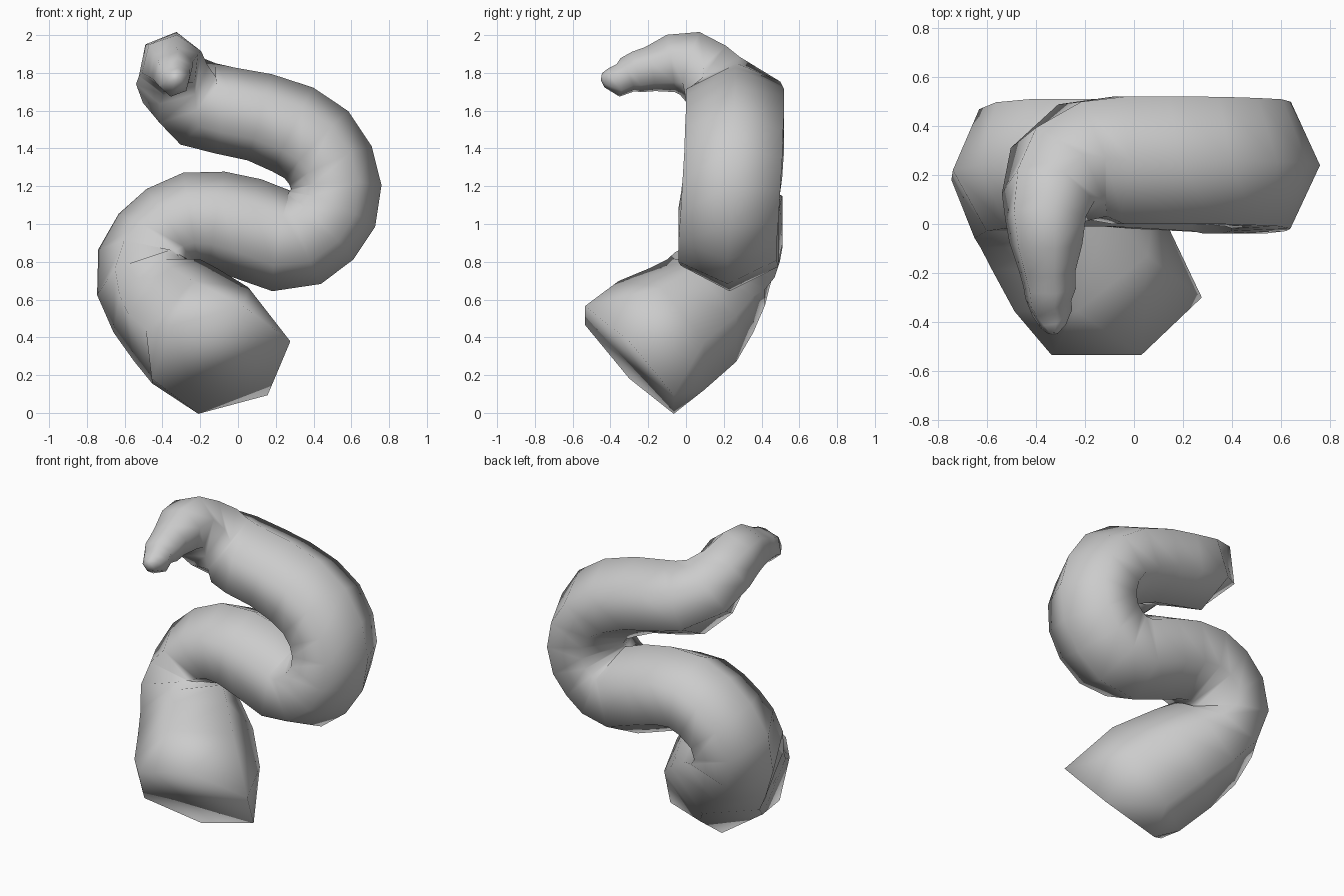
import bpy, bmesh, math
from mathutils import Vector

if "Cube" in bpy.data.objects:
    bpy.data.objects.remove(bpy.data.objects["Cube"])

SIDES = 6
grey = bpy.data.materials.new("plain grey")
grey.diffuse_color = (0.6, 0.6, 0.6, 1)
grey.use_nodes = True
grey.node_tree.nodes["Principled BSDF"].inputs["Base Color"].default_value = grey.diffuse_color

# centre line rings: x, y, z, radius in the bend plane
base = [
    (-.09, -.30, .28, .38), (-.20, -.13, .41, .36), (-.33, .04, .52, .33),
]
lower_bend = [
    (-.43, .13, .62, .30), (-.49, .18, .71, .27), (-.495, .22, .815, .25),
    (-.45, .24, .905, .235), (-.36, .25, .98, .24), (-.25, .25, 1.025, .25),
    (-.11, .25, 1.02, .26), (.04, .24, .98, .27),
]
upper_bend = [
    (.23, .23, .91, .27), (.345, .22, .925, .26), (.435, .22, .99, .25),
    (.50, .23, 1.08, .245), (.52, .24, 1.195, .24), (.49, .25, 1.31, .24),
    (.415, .255, 1.42, .245), (.29, .26, 1.50, .247), (.115, .26, 1.565, .237),
    (-.065, .26, 1.60, .233),
]
tip = [
    (-.21, .26, 1.635, .235), (-.31, .20, 1.71, .22), (-.35, .11, 1.79, .195),
    (-.36, .02, 1.85, .18), (-.36, -.08, 1.85, .16), (-.355, -.19, 1.82, .125),
    (-.345, -.26, 1.805, .115), (-.35, -.31, 1.79, .10), (-.335, -.36, 1.76, .09),
    (-.33, -.42, 1.775, .055), (-.33, -.448, 1.78, .02),
]
path = base + lower_bend + upper_bend + tip
TIP = len(path) - len(tip)


def section(i, r):
    """Radius across the bend plane, and twist, of ring i."""
    if i < len(base):
        return r * 1.03, 0
    if i < TIP:
        return max(r, .30), 0
    f = min((i - TIP) / 3, 1)
    return r * (1.18 - .24 * f), math.radians(30) * f


def build_coil():
    bm = bmesh.new()
    pts = [Vector(r[:3]) for r in path]
    loops = []
    for i, p in enumerate(pts):
        t = pts[min(i + 1, len(pts) - 1)] - pts[max(i - 1, 0)]
        if i == 0:
            t = Vector((-.18, .72, .67))      # tilt of the flat base end
        t.normalize()
        if i < TIP:
            n = Vector((t.z, 0, -t.x)).normalized()   # one ridge follows the bend
        else:
            n = (n - n.dot(t) * t).normalized()
        b = t.cross(n)
        r = path[i][3]
        depth, twist = section(i, r)
        loop = []
        for k in range(SIDES):
            a = math.tau * k / SIDES + twist
            loop.append(bm.verts.new(p + n * math.cos(a) * r + b * math.sin(a) * depth))
        loops.append(loop)
    # skin between the rings
    for lo, hi in zip(loops, loops[1:]):
        for k in range(SIDES):
            j = (k + 1) % SIDES
            bm.faces.new((lo[k], lo[j], hi[j], hi[k]))
    # end caps
    bm.faces.new(loops[0][::-1])
    bm.faces.new(loops[-1])
    bmesh.ops.recalc_face_normals(bm, faces=bm.faces)
    for f in bm.faces:
        f.smooth = True
    me = bpy.data.meshes.new("coiled_body")
    bm.to_mesh(me)
    bm.free()
    me.materials.append(grey)
    ob = bpy.data.objects.new("coiled_body", me)
    bpy.context.collection.objects.link(ob)


build_coil()
